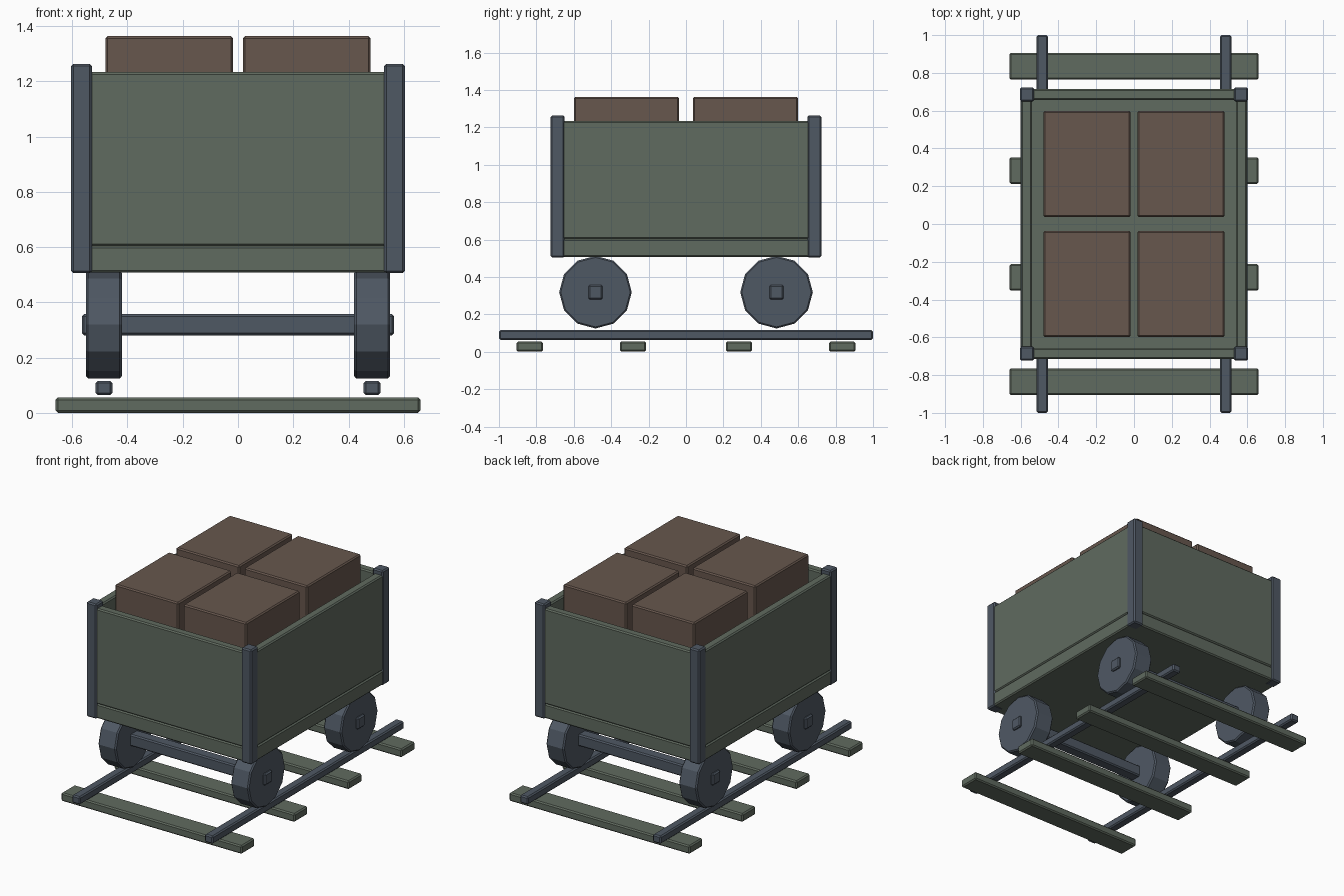
import bpy
import bmesh
import math
from mathutils import Matrix

default = bpy.data.objects.get("Cube")
if default:
    bpy.data.objects.remove(default, do_unlink=True)


def make_material(name, color):
    mat = bpy.data.materials.new(name)
    mat.use_nodes = True
    mat.diffuse_color = (*color, 1)
    bsdf = next(n for n in mat.node_tree.nodes if n.type == "BSDF_PRINCIPLED")
    bsdf.inputs["Base Color"].default_value = (*color, 1)
    return mat


GREEN = make_material("grey green wood", (0.117, 0.145, 0.115))
STEEL = make_material("blue grey steel", (0.078, 0.098, 0.127))
BROWN = make_material("brown crate", (0.136, 0.095, 0.075))
BEVEL = 0.008


def finish(name, bm, mat):
    """Turn a bmesh into a flat shaded object with small chamfers."""
    mesh = bpy.data.meshes.new(name)
    bm.to_mesh(mesh)
    bm.free()
    mesh.materials.append(mat)
    obj = bpy.data.objects.new(name, mesh)
    bpy.context.collection.objects.link(obj)
    mod = obj.modifiers.new("chamfer", "BEVEL")
    mod.width = BEVEL
    mod.segments = 1
    mod.limit_method = "ANGLE"
    mod.angle_limit = math.radians(40)
    return obj


def box(name, center, size, mat):
    bm = bmesh.new()
    bmesh.ops.create_cube(bm, size=1, matrix=Matrix.Translation(center) @ Matrix.Diagonal((*size, 1)))
    return finish(name, bm, mat)


def wheel(name, center, radius, width):
    bm = bmesh.new()
    turn = Matrix.Rotation(math.pi / 2, 4, "Y")
    bmesh.ops.create_cone(bm, cap_ends=True, segments=12, radius1=radius, radius2=radius,
                          depth=width, matrix=Matrix.Translation(center) @ turn)
    return finish(name, bm, STEEL)


# Track: sleepers and rails
for i, y in enumerate((-0.835, -0.283, 0.283, 0.835)):
    box(f"sleeper_{i + 1}", (0, y, 0.028), (1.32, 0.14, 0.055), GREEN)

SIDES = (("right", -1), ("left", 1))
ENDS = (("front", -1), ("back", 1))

for side, sx in SIDES:
    box(f"{side}_rail", (sx * 0.485, 0, 0.09), (0.06, 2, 0.052), STEEL)

# Running gear: axles and wheels
for end, sy in ENDS:
    box(f"{end}_axle", (0, sy * 0.484, 0.319), (1.13, 0.077, 0.077), STEEL)
    for side, sx in SIDES:
        wheel(f"{end}_{side}_wheel", (sx * 0.485, sy * 0.484, 0.319), 0.194, 0.13)

# Cart body: floor, walls and corner posts
box("cart_floor", (0, 0, 0.556), (1.2, 1.43, 0.096), GREEN)
for side, sx in SIDES:
    box(f"{side}_wall", (sx * 0.57, 0, 0.918), (0.058, 1.34, 0.63), GREEN)
for end, sy in ENDS:
    box(f"{end}_wall", (0, sy * 0.686, 0.918), (1.1, 0.058, 0.63), GREEN)
    for side, sx in SIDES:
        box(f"{end}_{side}_post", (sx * 0.566, sy * 0.686, 0.884), (0.075, 0.075, 0.757), STEEL)

# Cargo: four crates resting on the floor
for end, sy in ENDS:
    for side, sx in SIDES:
        box(f"{end}_{side}_crate", (sx * 0.249, sy * 0.318, 0.983), (0.462, 0.562, 0.76), BROWN)
